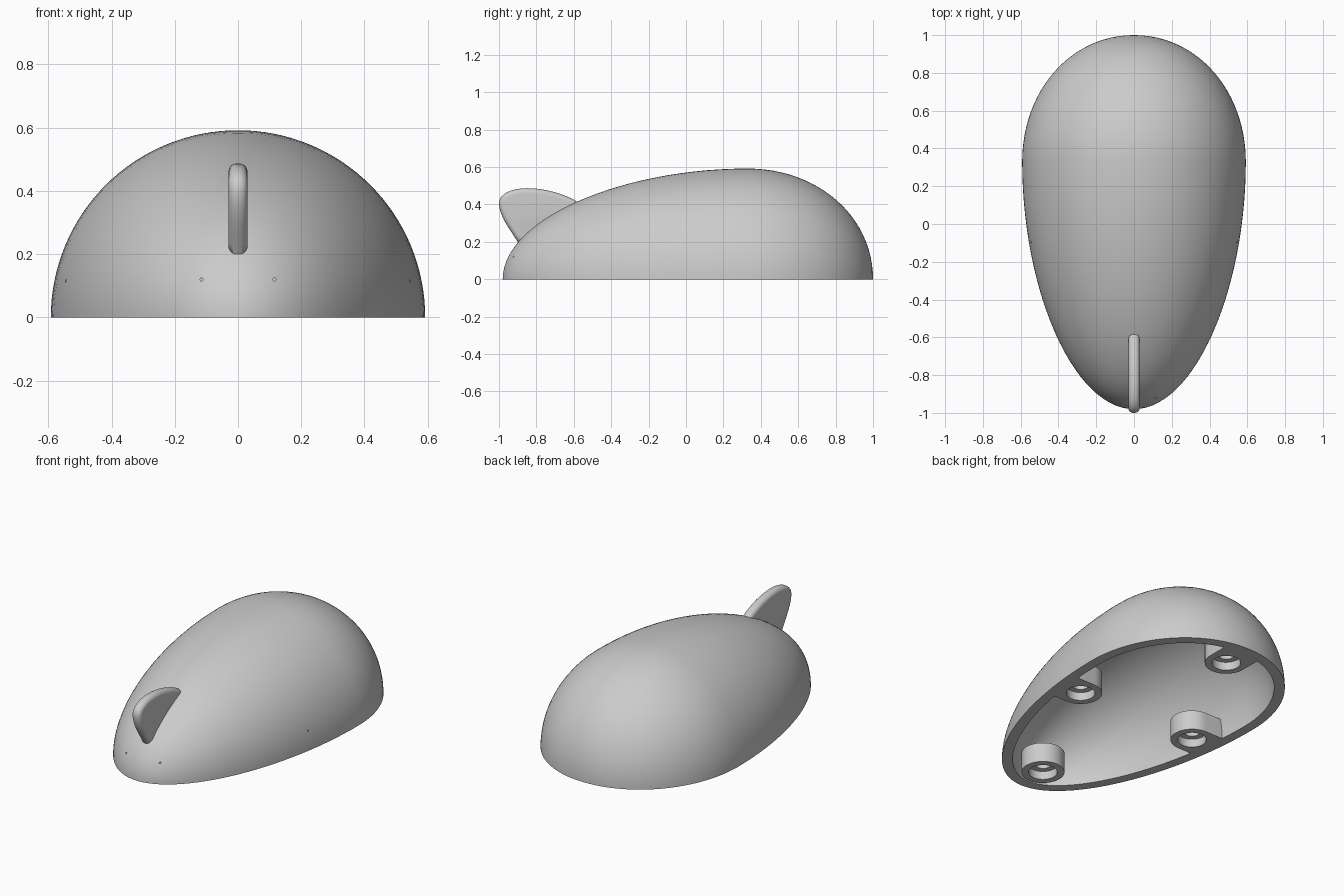
import bpy, bmesh, math
from mathutils import Vector, Matrix

WALL = 0.06
BOSS_R, BOSS_H = 0.12, 0.12

cube = bpy.data.objects.get("Cube")
if cube:
    bpy.data.objects.remove(cube, do_unlink=True)

grey = bpy.data.materials.new("plain_grey")
grey.use_nodes = True
grey.diffuse_color = (0.6, 0.6, 0.6, 1)
grey.node_tree.nodes["Principled BSDF"].inputs["Base Color"].default_value = (0.6, 0.6, 0.6, 1)


def finish(bm, name):
    bmesh.ops.remove_doubles(bm, verts=bm.verts, dist=1e-5)
    bmesh.ops.recalc_face_normals(bm, faces=bm.faces)
    mesh = bpy.data.meshes.new(name)
    bm.to_mesh(mesh)
    bm.free()
    mesh.materials.append(grey)
    obj = bpy.data.objects.new(name, mesh)
    bpy.context.collection.objects.link(obj)
    return obj


def apply_and_smooth(obj, angle=35):
    bpy.ops.object.select_all(action='DESELECT')
    obj.select_set(True)
    bpy.context.view_layer.objects.active = obj
    for mod in list(obj.modifiers):
        bpy.ops.object.modifier_apply(modifier=mod.name)
    bpy.ops.object.shade_smooth_by_angle(angle=math.radians(angle))


def cut(obj, cutter):
    mod = obj.modifiers.new("cut", 'BOOLEAN')
    mod.operation, mod.solver, mod.object = 'DIFFERENCE', 'EXACT', cutter
    bpy.context.view_layer.objects.active = obj
    bpy.ops.object.modifier_apply(modifier=mod.name)
    bpy.data.objects.remove(cutter, do_unlink=True)


def bezier(a, b, c, d, n):
    a, b, c, d = map(Vector, (a, b, c, d))
    return [a * (1 - t) ** 3 + b * 3 * t * (1 - t) ** 2 + c * 3 * t * t * (1 - t) + d * t ** 3
            for t in (i / n for i in range(n + 1))]


def prism(bm, points, direction):
    face = bm.faces.new([bm.verts.new(p) for p in points])
    ext = bmesh.ops.extrude_face_region(bm, geom=[face])
    moved = [v for v in ext["geom"] if isinstance(v, bmesh.types.BMVert)]
    bmesh.ops.translate(bm, verts=moved, vec=direction)


# Hollow shell: half a turned profile (length, radius) with an offset inner skin
outer = bezier((-0.98, 0), (-0.98, 0.32), (-0.35, 0.592), (0.33, 0.592), 28)
outer += bezier((0.33, 0.592), (0.7, 0.592), (1, 0.34), (1, 0), 24)[1:]
inner = []
for i, p in enumerate(outer):
    if i in (0, len(outer) - 1):
        inner.append(Vector((p.x + (WALL if i == 0 else -WALL), 0)))
    else:
        tangent = (outer[i + 1] - outer[i - 1]).normalized()
        inner.append(p + Vector((tangent.y, -tangent.x)) * WALL)

SEG = 64
bm = bmesh.new()


def skin(profile):
    grid = []
    for p in profile:
        if p.y < 1e-6:
            grid.append([bm.verts.new((0, p.x, 0))] * (SEG + 1))
        else:
            grid.append([bm.verts.new((p.y * math.cos(math.pi * k / SEG), p.x,
                                       p.y * math.sin(math.pi * k / SEG)))
                         for k in range(SEG + 1)])
    for r0, r1 in zip(grid, grid[1:]):
        for k in range(SEG):
            bm.faces.new(dict.fromkeys((r0[k], r0[k + 1], r1[k + 1], r1[k])))
    return grid


out_grid, in_grid = skin(outer), skin(inner)
for i in range(len(outer) - 1):
    for k in (0, SEG):
        bm.faces.new((out_grid[i][k], out_grid[i + 1][k], in_grid[i + 1][k], in_grid[i][k]))
shell = finish(bm, "shell")

# Two pin holes in the nose
bm = bmesh.new()
for side in (-1, 1):
    place = Matrix.Translation((side * 0.115, -0.92, 0.12)) @ Matrix.Rotation(math.pi / 2, 4, 'X')
    bmesh.ops.create_cone(bm, cap_ends=True, segments=12, radius1=0.005, radius2=0.005,
                          depth=0.05, matrix=place)
cut(shell, finish(bm, "pin_hole_cutter"))
apply_and_smooth(shell)

# Upright fin on the nose, rounded along its edge
outline = bezier((-0.9, 0.2), (-0.95, 0.28), (-1, 0.34), (-1, 0.41), 8)
outline += bezier((-1, 0.41), (-0.99, 0.51), (-0.75, 0.515), (-0.57, 0.41), 16)[1:]
outline += [Vector(p) for p in ((-0.6, 0.37), (-0.75, 0.285), (-0.85, 0.2))]
bm = bmesh.new()
prism(bm, [(-0.03, p.x, p.y) for p in outline], (0.06, 0, 0))
fin = finish(bm, "nose_fin")
bevel = fin.modifiers.new("round", 'BEVEL')
bevel.width, bevel.segments, bevel.limit_method = 0.026, 5, 'ANGLE'
bevel.angle_limit = math.radians(60)
apply_and_smooth(fin, 40)


# Screw bosses under the rim: rounded tab reaching the wall, with a stepped bore
def boss(name, x, y, heading, reach):
    arc = [(BOSS_R * math.cos(a), BOSS_R * math.sin(a))
           for a in (math.pi / 2 + math.pi * k / 24 for k in range(25))]
    if reach:
        arc += [(reach, -BOSS_R), (reach, BOSS_R)]
    else:
        arc += [(-px, -py) for px, py in arc[1:-1]]
    place = Matrix.Translation((x, y, 0)) @ Matrix.Rotation(heading, 4, 'Z')
    bm = bmesh.new()
    prism(bm, [place @ Vector((px, py, 0)) for px, py in arc], (0, 0, BOSS_H))
    obj = finish(bm, name)
    for radius, top in ((0.08, 0.05), (0.045, 0.2)):
        bm = bmesh.new()
        bmesh.ops.create_cone(bm, cap_ends=True, segments=32, radius1=radius, radius2=radius,
                              depth=top + 0.1, matrix=Matrix.Translation((x, y, (top - 0.1) / 2)))
        cut(obj, finish(bm, "bore_cutter"))
    apply_and_smooth(obj)


boss("front_boss", 0, -0.79, -math.pi / 2, 0)
boss("back_boss", 0, 0.8, math.pi / 2, 0.15)
boss("left_boss", 0.405, 0.02, 0, 0.14)
boss("right_boss", -0.405, 0.02, math.pi, 0.14)
